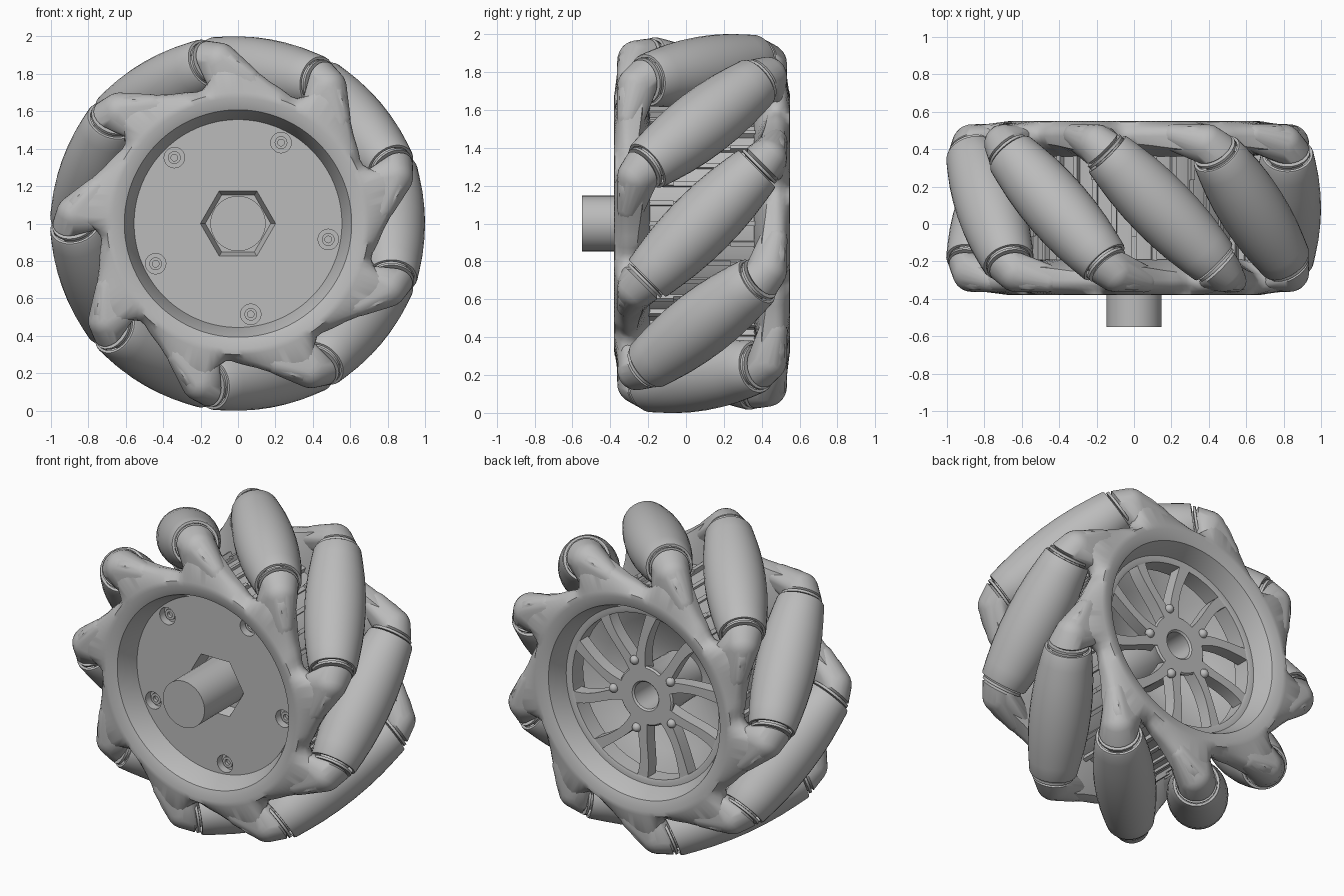
import bpy, bmesh, math
from math import sin, cos, radians, pi
from mathutils import Matrix, Vector

if "Cube" in bpy.data.objects:
    bpy.data.objects.remove(bpy.data.objects["Cube"], do_unlink=True)

grey = bpy.data.materials.new("plain grey")
grey.use_nodes = True
grey.diffuse_color = (0.5, 0.5, 0.5, 1)
grey.node_tree.nodes["Principled BSDF"].inputs["Base Color"].default_value = (0.5, 0.5, 0.5, 1)

COUNT = 9                # rollers
STEP = 360 / COUNT
AXIS_R = 0.82            # distance of roller axis from wheel axis
MID = 0.085              # wheel mid-plane
WHEEL = Matrix.Translation((0, MID, 1))
FLIP = Matrix.Rotation(pi, 4, 'X')        # front half to back half
ALONG_Y = Matrix.Rotation(-pi / 2, 4, 'X')  # lathe axis z to wheel axis y


def turn(deg):
    """Turn counter-clockwise about the wheel axis, seen from the front."""
    return Matrix.Rotation(-radians(deg), 4, 'Y')


def polar(r, deg, y):
    return Vector((r * cos(radians(deg)), y, r * sin(radians(deg))))


def mesh_from(bm, name):
    bmesh.ops.recalc_face_normals(bm, faces=bm.faces[:])
    me = bpy.data.meshes.new(name)
    bm.to_mesh(me)
    bm.free()
    me.materials.append(grey)
    return me


def place(me, name, matrix, smooth=35):
    ob = bpy.data.objects.new(name, me)
    bpy.context.collection.objects.link(ob)
    ob.matrix_world = WHEEL @ matrix
    if smooth:
        me.shade_smooth()
        me.set_sharp_from_angle(angle=radians(smooth))
    return ob


def loft(sections, name, ring=False):
    """Skin closed cross-sections; ring=True joins the last to the first."""
    bm = bmesh.new()
    rows = [[bm.verts.new(p) for p in s] for s in sections]
    pairs = list(zip(rows, rows[1:] + rows[:1])) if ring else list(zip(rows, rows[1:]))
    for a, b in pairs:
        for i in range(len(a)):
            j = (i + 1) % len(a)
            bm.faces.new((a[i], a[j], b[j], b[i]))
    if not ring:
        bm.faces.new(rows[0])
        bm.faces.new(rows[-1])
    return mesh_from(bm, name)


def lathe(profile, name, segs=32):
    """Turn a (radius, height) profile about z."""
    bm = bmesh.new()
    vs = [bm.verts.new((r, 0, h)) for r, h in profile]
    es = [bm.edges.new(p) for p in zip(vs, vs[1:])]
    bmesh.ops.spin(bm, geom=vs + es, cent=(0, 0, 0), axis=(0, 0, 1),
                   angle=2 * pi, steps=segs, use_duplicate=False)
    bmesh.ops.remove_doubles(bm, verts=bm.verts[:], dist=1e-4)
    return mesh_from(bm, name)


def wheel_lathe(profile, name, segs=32):
    """Lathe about the wheel axis, heights given as world y."""
    return place(lathe([(r, y - MID) for r, y in profile], name, segs), name, ALONG_Y)


def interp(x, table):
    for (x0, y0), (x1, y1) in zip(table, table[1:]):
        if x <= x1:
            return y0 + (y1 - y0) * (x - x0) / (x1 - x0)


# Side rims: sweep whose outer edge rises into each lobe, steep on one flank only
rim_edge = [(0, 0.92), (5, 0.92), (10, 0.86), (15, 0.81), (20, 0.775), (30, 0.735),
            (33, 0.74), (36, 0.79), (38, 0.85), (40, 0.92)]
rim_back = [(0, -0.22), (10, -0.23), (20, -0.25), (35, -0.27), (40, -0.22)]
sections = []
for k in range(144):
    deg = k * 2.5
    phase = (-23 - deg) % STEP
    out, back = interp(phase, rim_edge), interp(phase, rim_back)
    prof = [(0.55, -0.19), (0.557, -0.24), (0.608, -0.355), (0.67, -0.38), (0.70, -0.376),
            (out - 0.03, -0.352), (out - 0.007, -0.33), (out, -0.30), (out - 0.015, back), (0.62, -0.19)]
    sections.append([polar(r, deg, y - MID) for r, y in prof])
rim_mesh = loft(sections, "side_rim", ring=True)
place(rim_mesh, "front_rim", Matrix(), 40)
place(rim_mesh, "back_rim", FLIP, 40)

# Roller, with recessed ends, and its flanged axle
half = [(0.18, 0.0), (0.177, 0.11), (0.168, 0.22), (0.154, 0.32), (0.141, 0.40),
        (0.136, 0.41), (0.122, 0.41), (0.118, 0.36), (0, 0.36)]
roller_mesh = lathe([(r, -h) for r, h in half[:0:-1]] + half, "roller")
axle_half = [(0.09, 0.0), (0.09, 0.415), (0.122, 0.42), (0.122, 0.435), (0.08, 0.435), (0.08, 0.46), (0, 0.46)]
axle_mesh = lathe([(r, -h) for r, h in axle_half[:0:-1]] + axle_half, "axle", 24)
tilt = Matrix.Translation((AXIS_R, 0, 0)) @ Matrix.Rotation(-pi / 4, 4, 'X')

# Lobe: hull of a bearing disc, a rounded tip and feet buried in the rim
points = bmesh.new()
bmesh.ops.create_circle(points, segments=24, radius=0.114,
                        matrix=tilt @ Matrix.Translation((0, 0, -0.45)))
bmesh.ops.create_uvsphere(points, u_segments=20, v_segments=12, radius=0.105,
                          matrix=tilt @ Matrix.Translation((-0.022, 0, -0.485)))
for r, deg, size in ((0.78, -34, 0.06), (0.71, -40, 0.05), (0.73, -22, 0.05)):
    bmesh.ops.create_uvsphere(points, u_segments=16, v_segments=8, radius=size,
                              matrix=Matrix.Translation(polar(r, deg, -0.305 - MID)))
bm = bmesh.new()
for v in points.verts:
    bm.verts.new(v.co)
points.free()
bmesh.ops.convex_hull(bm, input=bm.verts[:])
bmesh.ops.delete(bm, geom=[v for v in bm.verts if not v.link_faces], context='VERTS')
lobe_mesh = mesh_from(bm, "lobe")

for i in range(COUNT):
    spin = turn(i * STEP)
    place(roller_mesh, f"roller_{i + 1}", spin @ tilt)
    place(axle_mesh, f"axle_{i + 1}", spin @ tilt)
    place(lobe_mesh, f"front_lobe_{i + 1}", spin, 50)
    place(lobe_mesh, f"back_lobe_{i + 1}", spin @ FLIP, 50)

# Drum between the rims, with axial ribs
wheel_lathe([(0.56, -0.20), (0.60, -0.20), (0.60, 0.37), (0.56, 0.37), (0.56, -0.20)], "drum", 48)
bm = bmesh.new()
for i in range(36):
    for length, reach in ((0.62, 0.61), (0.2, 0.625)):
        for side in (-1, 1) if length < 0.5 else (0,):
            m = turn(i * 10) @ Matrix.Translation((reach - 0.02, side * 0.25, 0))
            bmesh.ops.create_cube(bm, size=1, matrix=m @ Matrix.Diagonal((0.05, length, 0.025, 1)))
place(mesh_from(bm, "drum_ribs"), "drum_ribs", Matrix(), 0)

# Front plate with hex socket and screw holes
DISC = -0.23
plate = wheel_lathe([(0, DISC), (0.57, DISC), (0.57, -0.10), (0, -0.10)], "front_plate", 48)
screw_angles = [-82 + 72 * i for i in range(5)]
cutters = [place(lathe([(0, DISC + 0.08 - MID), (0.175, DISC + 0.08 - MID), (0.203, DISC - 0.005 - MID),
                        (0, DISC - 0.005 - MID)], "socket_cutter", 6), "socket_cutter", ALONG_Y, 0)]
hole_mesh = lathe([(0, -0.05), (0.055, -0.05), (0.055, 0.05), (0, 0.05)], "hole_cutter", 20)
for a in screw_angles:
    cutters.append(place(hole_mesh, "hole_cutter",
                         Matrix.Translation(polar(0.49, a, DISC - MID)) @ ALONG_Y, 0))
for c in cutters:
    c.hide_render = True
    mod = plate.modifiers.new("cut", 'BOOLEAN')
    mod.operation, mod.object, mod.solver = 'DIFFERENCE', c, 'EXACT'
bpy.context.view_layer.update()
cut = bpy.data.meshes.new_from_object(plate.evaluated_get(bpy.context.evaluated_depsgraph_get()))
plate.modifiers.clear()
plate.data = cut
cut.shade_smooth()
cut.set_sharp_from_angle(angle=radians(30))
for c in cutters:
    bpy.data.objects.remove(c, do_unlink=True)

# Screws deep inside the holes, and the drive shaft
screw_mesh = lathe([(0, 0.02), (0.018, 0.02), (0.018, 0), (0.034, 0), (0.034, 0.03), (0, 0.03)], "screw", 16)
for i, a in enumerate(screw_angles):
    place(screw_mesh, f"screw_{i + 1}", Matrix.Translation(polar(0.49, a, DISC + 0.025 - MID)) @ ALONG_Y)
wheel_lathe([(0, -0.55), (0.148, -0.55), (0.148, -0.12), (0, -0.12)], "shaft", 32)

# Back side: bowl, hub and outer spoke ring
FACE = 0.41
wheel_lathe([(0.56, 0.27), (0.42, 0.22), (0.17, 0.05), (0, 0.05)], "back_bowl", 32)
wheel_lathe([(0.085, 0.04), (0.15, 0.04), (0.16, 0.33), (0.19, FACE - 0.01), (0.18, FACE),
             (0.095, FACE), (0.085, FACE - 0.01), (0.085, 0.04)], "hub", 32)
wheel_lathe([(0.565, 0.30), (0.52, 0.30), (0.52, FACE), (0.535, FACE + 0.005), (0.565, FACE + 0.005)],
            "spoke_ring", 48)


# Five arms, each a pair of bowed spokes, with a round bolt at the fork
def spoke(side):
    rows = []
    for k in range(11):
        t = k / 10
        r = 0.16 + 0.38 * t
        mid = side * (7 + 12 * sin(t * pi / 2)) + 6 * t * t
        half_deg = math.degrees((0.038 - 0.01 * sin(pi * t)) / r)
        rows.append([polar(r, mid + s * half_deg, y - MID)
                     for s, y in ((-1, 0.33), (1, 0.33), (1, FACE), (-1, FACE))])
    return loft(rows, "spoke")


spokes = [spoke(-1), spoke(1)]
bm = bmesh.new()
bmesh.ops.create_uvsphere(bm, u_segments=16, v_segments=10, radius=0.028)
bolt_mesh = mesh_from(bm, "hub_bolt")
for i in range(5):
    a = 70 + 72 * i
    for me, side in zip(spokes, ("a", "b")):
        place(me, f"spoke_{i + 1}{side}", turn(a))
    place(bolt_mesh, f"hub_bolt_{i + 1}", Matrix.Translation(polar(0.225, a, FACE - MID)))
